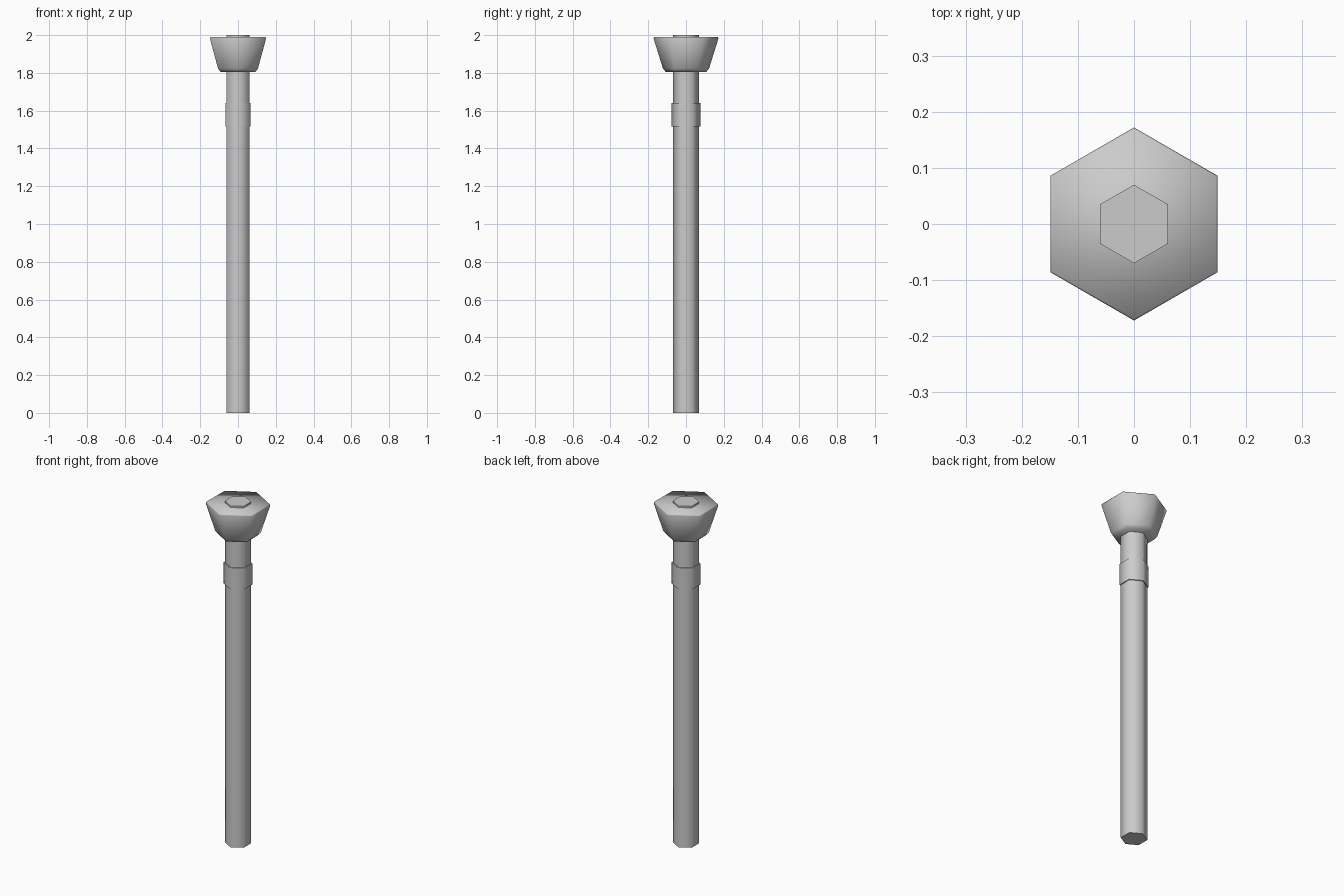
import bpy, bmesh
from math import radians, cos, sin, pi

if "Cube" in bpy.data.objects:
    bpy.data.objects.remove(bpy.data.objects["Cube"])


def hex_part(name, rings, smooth_angle):
    """Six-sided solid lofted through (radius, z) rings, corners on the y axis."""
    bm = bmesh.new()
    loops = [[bm.verts.new((r * cos(pi / 2 + i * pi / 3), r * sin(pi / 2 + i * pi / 3), z))
              for i in range(6)] for r, z in rings]
    for a, b in zip(loops, loops[1:]):
        for i in range(6):
            j = (i + 1) % 6
            bm.faces.new((a[i], a[j], b[j], b[i]))
    bm.faces.new(loops[0][::-1])
    bm.faces.new(loops[-1])
    mesh = bpy.data.meshes.new(name)
    bm.to_mesh(mesh)
    bm.free()
    obj = bpy.data.objects.new(name, mesh)
    bpy.context.collection.objects.link(obj)
    bpy.ops.object.select_all(action='DESELECT')
    obj.select_set(True)
    bpy.context.view_layer.objects.active = obj
    bpy.ops.object.shade_smooth_by_angle(angle=radians(smooth_angle))
    return obj


# Long shaft, poking slightly out of the head
hex_part("shaft", [(0.07, 0), (0.07, 2.0)], 65)

# Thin band below the head
hex_part("collar", [(0.076, 1.515), (0.076, 1.64)], 65)

# Flared head with a small chamfer at its lower and upper rims
hex_part("head", [(0.107, 1.805), (0.122, 1.823), (0.172, 1.983), (0.169, 1.99)], 80)
